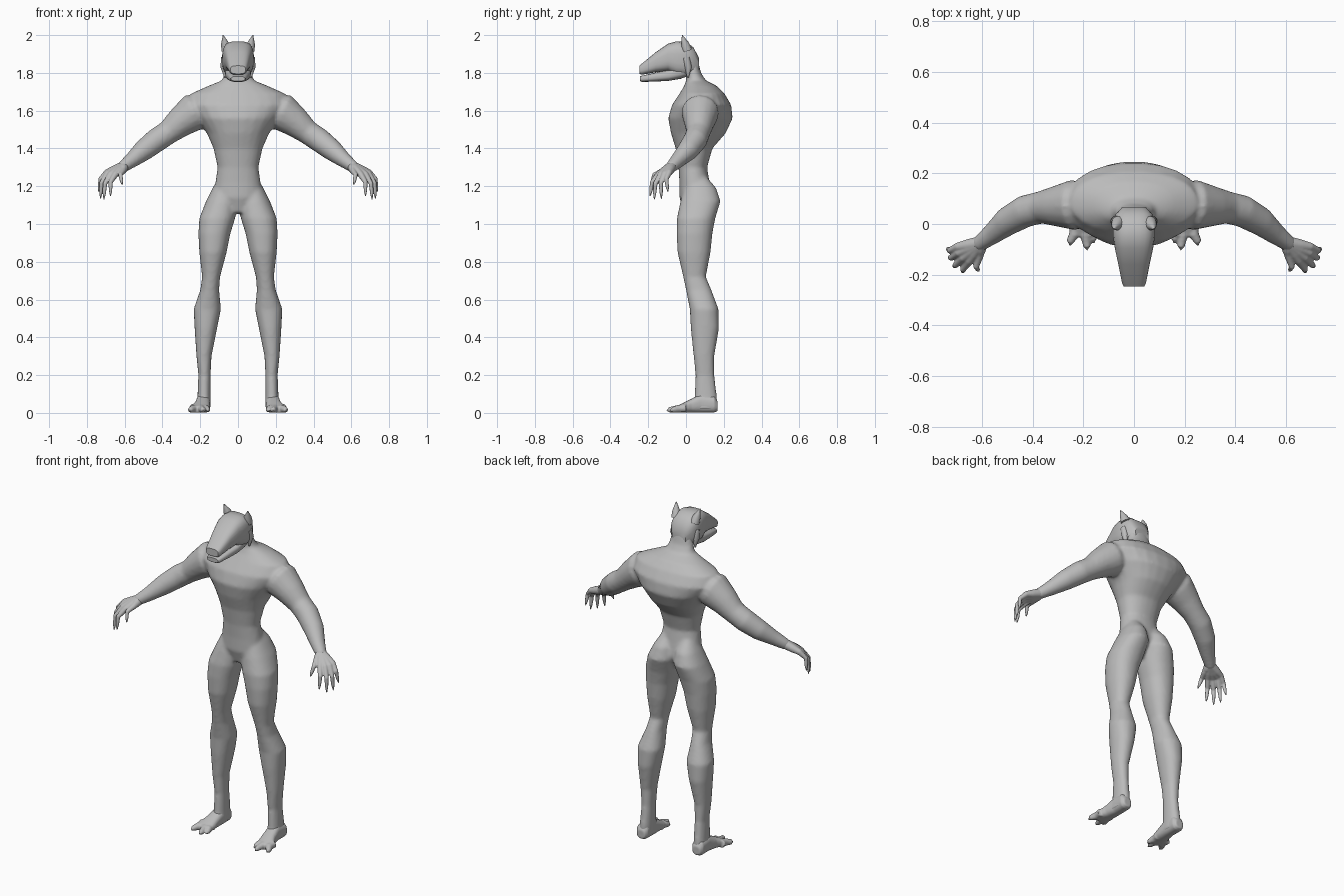
import bpy, bmesh, math
from mathutils import Vector, Matrix

cube = bpy.data.objects.get("Cube")
if cube:
    bpy.data.objects.remove(cube)

grey = bpy.data.materials.new("clay grey")
grey.use_nodes = True
grey.diffuse_color = (0.5, 0.5, 0.5, 1)
grey.node_tree.nodes["Principled BSDF"].inputs["Base Color"].default_value = (0.5, 0.5, 0.5, 1)


def skin(bm, rings):
    """Bridge rings of points into a closed shape."""
    loops = [[bm.verts.new(p) for p in ring] for ring in rings]
    n = len(loops[0])
    faces = [bm.faces.new((a[i], a[(i + 1) % n], b[(i + 1) % n], b[i]))
             for a, b in zip(loops, loops[1:]) for i in range(n)]
    faces += [bm.faces.new(loops[0][::-1]), bm.faces.new(loops[-1])]
    bmesh.ops.recalc_face_normals(bm, faces=faces)


def oval(power, n=24):
    for i in range(n):
        a = 2 * math.pi * (i + 0.5) / n
        c, s = math.cos(a), math.sin(a)
        yield (math.copysign(abs(c) ** (2 / power), c),
               math.copysign(abs(s) ** (2 / power), s))


def loft(bm, sections, axis="Z", power=2.2):
    """Sections are (position, x min, x max, other min, other max)."""
    rings = []
    for t, x0, x1, b0, b1 in sections:
        ring = []
        for c, s in oval(power):
            x = (x0 + x1) / 2 + c * (x1 - x0) / 2
            b = (b0 + b1) / 2 + s * (b1 - b0) / 2
            ring.append((x, b, t) if axis == "Z" else (x, t, b))
        rings.append(ring)
    skin(bm, rings)


def tube(bm, path):
    """Round tube through (x, y, z, radius) points."""
    pts = [Vector(p[:3]) for p in path]
    rings = []
    for i, p in enumerate(pts):
        d = (pts[min(i + 1, len(pts) - 1)] - pts[max(i - 1, 0)]).normalized()
        u = d.cross(Vector((0, 1, 0.3))).normalized()
        v = d.cross(u)
        rings.append([p + (u * c + v * s) * path[i][3] for c, s in oval(2, 16)])
    skin(bm, rings)


def mirror(bm):
    copy = bmesh.ops.duplicate(bm, geom=bm.verts[:] + bm.edges[:] + bm.faces[:])["geom"]
    verts = [g for g in copy if isinstance(g, bmesh.types.BMVert)]
    bmesh.ops.transform(bm, matrix=Matrix.Diagonal((-1, 1, 1, 1)), verts=verts)
    bmesh.ops.reverse_faces(bm, faces=[g for g in copy if isinstance(g, bmesh.types.BMFace)])


def finish(name, bm, voxel=0, smooth=0, angle=40):
    mesh = bpy.data.meshes.new(name)
    bm.to_mesh(mesh)
    bm.free()
    mesh.materials.append(grey)
    obj = bpy.data.objects.new(name, mesh)
    bpy.context.collection.objects.link(obj)
    if voxel:
        fuse = obj.modifiers.new("fuse", "REMESH")
        fuse.mode = "VOXEL"
        fuse.voxel_size = voxel
        fuse.use_smooth_shade = True
        relax = obj.modifiers.new("relax", "SMOOTH")
        relax.iterations = smooth
    else:
        bpy.ops.object.select_all(action="DESELECT")
        obj.select_set(True)
        bpy.context.view_layer.objects.active = obj
        bpy.ops.object.shade_smooth_by_angle(angle=math.radians(angle))


# Body: legs and arms mirrored, then fused with the torso and neck
bm = bmesh.new()
loft(bm, [(0.02, .145, .225, .02, .165), (.08, .145, .215, .045, .165),
          (.2, .145, .21, .05, .15), (.3, .14, .22, .04, .15),
          (.45, .11, .23, .025, .175), (.55, .09, .235, .02, .172),
          (.65, .1, .2, 0, .135), (.72, .095, .19, -.015, .105),
          (.85, .06, .205, -.045, .13), (.95, .04, .21, -.05, .14),
          (1.03, .015, .205, -.048, .155), (1.12, 0, .17, -.03, .183),
          (1.19, .01, .135, -.01, .16), (1.25, .03, .1, .02, .11)])
tube(bm, [(.17, .08, 1.6, .08), (.24, .075, 1.59, .1), (.31, .07, 1.535, .08),
          (.37, .065, 1.485, .064), (.43, .05, 1.445, .064), (.5, .01, 1.39, .057),
          (.56, -.04, 1.34, .042), (.62, -.085, 1.295, .03)])
mirror(bm)
loft(bm, [(z, -x, x, y0, y1) for z, x, y0, y1 in [
    (1.06, .06, -.01, .09), (1.14, .13, -.035, .14), (1.22, .12, -.035, .125),
    (1.3, .108, -.04, .112), (1.4, .13, -.055, .14), (1.48, .165, -.08, .21),
    (1.56, .22, -.095, .248), (1.63, .27, -.075, .24), (1.69, .25, -.035, .205),
    (1.73, .16, -.01, .165), (1.76, .085, 0, .105), (1.8, .072, 0, .08),
    (1.9, .06, 0, .055)]])
finish("body", bm, 0.01, 6)

# Feet: sole wedge with splayed toes
bm = bmesh.new()
loft(bm, [(.168, .16, .21, .01, .06), (.15, .148, .222, .002, .09),
          (.08, .146, .222, .001, .1), (.03, .148, .23, .001, .075),
          (-.02, .15, .25, .001, .05), (-.05, .155, .255, .001, .035)], "Y", 2.5)
for x0, x1, y in [(.17, .16, -.075), (.195, .185, -.103), (.235, .252, -.085)]:
    tube(bm, [(x0, 0, .026, .024), (x0, -.04, .022, .021),
              (x1, y + .015, .016, .015), (x1, y, .01, .006)])
mirror(bm)
finish("feet", bm, 0.005, 3)

# Hands: palm bones and curled clawed fingers
bm = bmesh.new()
wrist = Vector((.605, -.075, 1.305))
fingers = [((.65, -.145, 1.262), (.675, -.19, 1.145)),
           ((.675, -.133, 1.262), (.71, -.168, 1.128)),
           ((.692, -.113, 1.265), (.728, -.13, 1.132)),
           ((.695, -.09, 1.272), (.737, -.095, 1.168)),
           ((.61, -.125, 1.28), (.612, -.187, 1.205))]
for base, tip in fingers:
    base, tip = Vector(base), Vector(tip)
    bend = (base + tip) / 2 + Vector((.012, -.012, .018))
    tube(bm, [(*wrist, .028), (*wrist.lerp(base, .6), .023), (*base, .017),
              (*bend, .012), (*bend.lerp(tip, .6), .009), (*tip, .003)])
mirror(bm)
finish("hands", bm, 0.004, 3)

# Skull and upper muzzle
bm = bmesh.new()
loft(bm, [(y, -x, x, z0, z1) for y, x, z0, z1 in [
    (.068, .045, 1.8, 1.88), (.04, .072, 1.785, 1.935), (0, .084, 1.78, 1.965),
    (-.05, .083, 1.785, 1.968), (-.095, .076, 1.81, 1.955), (-.16, .062, 1.803, 1.91),
    (-.235, .047, 1.79, 1.848), (-.247, .04, 1.795, 1.838)]], "Y", 3)
finish("skull", bm)

# Lower jaw
bm = bmesh.new()
loft(bm, [(y, -x, x, z0, z1) for y, x, z0, z1 in [
    (.02, .06, 1.785, 1.85), (-.03, .07, 1.768, 1.84), (-.09, .065, 1.758, 1.816),
    (-.16, .055, 1.754, 1.802), (-.235, .042, 1.752, 1.785), (-.243, .036, 1.757, 1.782)]],
    "Y", 3)
finish("jaw", bm)

# Pointed ears, cheek tufts and brows
bm = bmesh.new()
tube(bm, [(.062, .005, 1.92, .027), (.069, -.005, 1.955, .021), (.079, -.02, 2, .002)])
tube(bm, [(.07, 0, 1.88, .02), (.074, .012, 1.83, .019), (.068, .01, 1.775, .004)])
tube(bm, [(.062, -.07, 1.885, .016), (.055, -.12, 1.865, .013), (.048, -.17, 1.85, .004)])
mirror(bm)
finish("ears_and_cheeks", bm)
